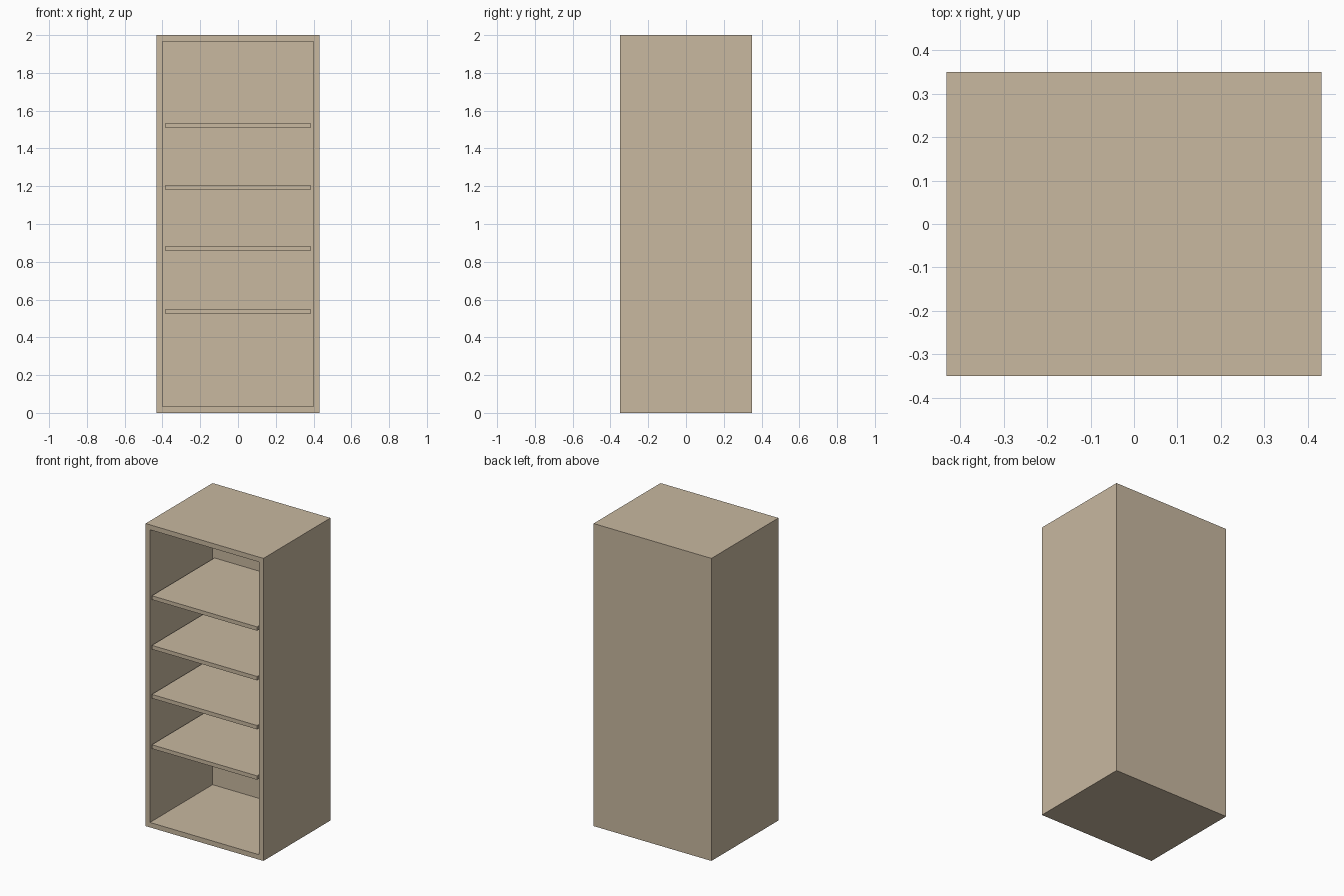
import bpy, bmesh

if "Cube" in bpy.data.objects:
    bpy.data.objects.remove(bpy.data.objects["Cube"])

W, D, H = 0.862, 0.70, 2.0   # outer size
T = 0.046                    # panel thickness
SHELF_T = 0.026
SHELF_TOPS = (0.55, 0.883, 1.207, 1.535)

wood = bpy.data.materials.new("light_wood")
wood.diffuse_color = (0.58, 0.48, 0.35, 1)
wood.use_nodes = True
wood.node_tree.nodes["Principled BSDF"].inputs["Base Color"].default_value = wood.diffuse_color


def finish(name, bm):
    mesh = bpy.data.meshes.new(name)
    bm.to_mesh(mesh)
    bm.free()
    mesh.materials.append(wood)
    obj = bpy.data.objects.new(name, mesh)
    bpy.context.collection.objects.link(obj)
    return obj


def box(lo, hi):
    bm = bmesh.new()
    bmesh.ops.create_cube(bm, size=1)
    for v in bm.verts:
        v.co = [lo[i] if v.co[i] < 0 else hi[i] for i in range(3)]
    bm.normal_update()
    return bm


# Cabinet case: a box whose front face is inset and pushed back
bm = box((-W / 2, -D / 2, 0), (W / 2, D / 2, H))
front = next(f for f in bm.faces if f.normal.y < -0.9)
bmesh.ops.inset_region(bm, faces=[front], thickness=T)
back = bmesh.ops.extrude_discrete_faces(bm, faces=[front])["faces"][0]
bmesh.ops.translate(bm, verts=back.verts, vec=(0, D - T, 0))
bmesh.ops.recalc_face_normals(bm, faces=bm.faces)
finish("cabinet_case", bm)

# Shelves, flush with the front and reaching the back panel
for i, z in enumerate(SHELF_TOPS):
    x = W / 2 - T
    finish(f"shelf_{i + 1}", box((-x, -D / 2, z - SHELF_T), (x, D / 2 - T, z)))
